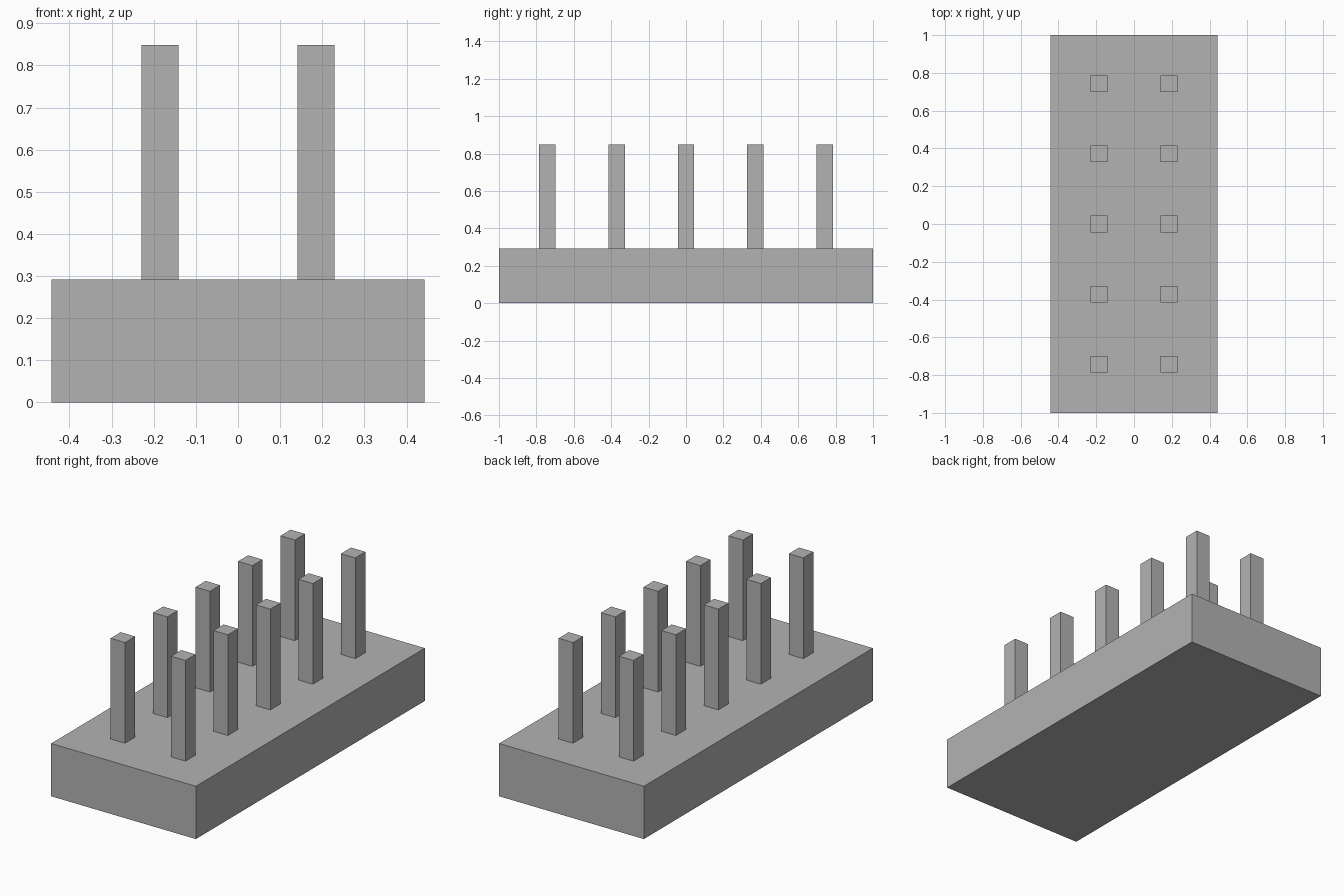
import bpy

# Remove the default cube
old = bpy.data.objects.get("Cube")
if old:
    bpy.data.objects.remove(old, do_unlink=True)

# Single grey material
grey = bpy.data.materials.new("plain_grey")
grey.use_nodes = True
colour = (0.45, 0.45, 0.45, 1)
grey.diffuse_color = colour
grey.node_tree.nodes["Principled BSDF"].inputs["Base Color"].default_value = colour


def box(name, x, y, bottom, top, width, depth):
    """Add a box standing between two heights, with its scale applied."""
    bpy.ops.mesh.primitive_cube_add(size=1, location=(x, y, (bottom + top) / 2))
    obj = bpy.context.object
    obj.name = name
    obj.scale = (width, depth, top - bottom)
    bpy.ops.object.transform_apply(location=False, rotation=False, scale=True)
    obj.data.materials.append(grey)
    return obj


BASE_HEIGHT = 0.292
POST_TOP = 0.849
POST_WIDTH = 0.088
ROW_SPACING = 0.371
COLUMN_X = 0.185

# Rectangular base block
box("base", 0, 0, 0, BASE_HEIGHT, 0.885, 2)

# Two columns of five square posts
for side, sign in (("left", 1), ("right", -1)):
    for row in range(5):
        box(f"{side}_post_{row + 1}", sign * COLUMN_X, (row - 2) * ROW_SPACING,
            BASE_HEIGHT, POST_TOP, POST_WIDTH, POST_WIDTH)
